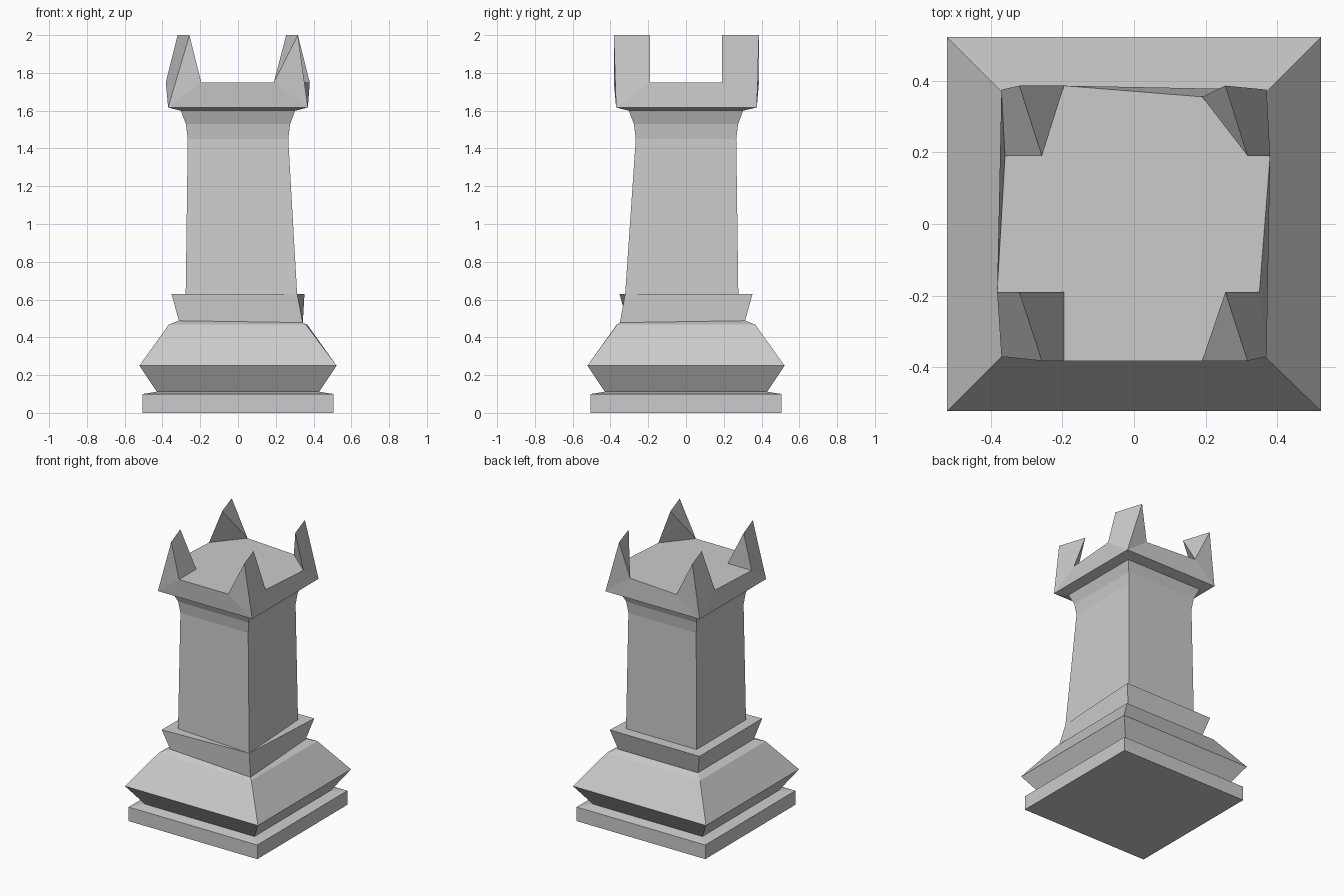
import bpy, bmesh

if "Cube" in bpy.data.objects:
    bpy.data.objects.remove(bpy.data.objects["Cube"])


def finish(name, bm):
    bmesh.ops.recalc_face_normals(bm, faces=bm.faces)
    mesh = bpy.data.meshes.new(name)
    bm.to_mesh(mesh)
    bm.free()
    obj = bpy.data.objects.new(name, mesh)
    bpy.context.collection.objects.link(obj)
    return obj


def square_stack(name, levels):
    """Loft square rings: (z, half width, optional front-right corner override)."""
    bm = bmesh.new()
    prev = None
    for z, h, *fix in levels:
        pts = [(-h, -h, z), (h, -h, z), (h, h, z), (-h, h, z)]
        if fix:
            pts[1] = fix[0]
        ring = [bm.verts.new(p) for p in pts]
        if prev:
            for i in range(4):
                j = (i + 1) % 4
                bm.faces.new((prev[i], prev[j], ring[j], ring[i]))
        else:
            bm.faces.new(ring[::-1])
        prev = ring
    bm.faces.new(prev)
    return finish(name, bm)


# Plinth slab and flared base
square_stack("plinth", [(0, .505), (.10, .505), (.112, .43)])
square_stack("flared_base", [(.112, .43), (.25, .522),
                             (.467, .367, (.36, -.365, .467)),
                             (.488, .315, (.343, -.35, .478))])

# Collar, merging into the shaft at its front right corner
square_stack("collar", [(.488, .313, (.343, -.35, .478)),
                        (.63, .352, (.313, -.322, .63))])

# Tapered shaft with flared neck
square_stack("shaft", [(.63, .277, (.313, -.322, .63)), (1.45, .266),
                       (1.53, .276), (1.60, .303)])

# Crown: four corner peaks on one block
# Each corner: base on the y side, base on the x side, peak ends, optional inner base
BASE, TOP = 1.75, 2.0
corners = [
    ((-.37, -.37), (-.195, -.382), (-.382, -.19), (-.257, -.382), (-.32, -.19), (-.195, -.19)),
    ((.37, -.37), (.19, -.382), (.35, -.19), (.317, -.382), (.255, -.19), None),
    ((.37, .375), (.19, .355), (.38, .19), (.255, .386), (.317, .19), None),
    ((-.37, .375), (-.195, .386), (-.36, .19), (-.32, .386), (-.257, .19), None),
]
bm = bmesh.new()
neck, rim, roof, y_side, x_side = [], [], [], [], []
for k, (c, a, b, t1, t2, inner) in enumerate(corners):
    sx, sy = (1 if c[0] > 0 else -1), (1 if c[1] > 0 else -1)
    neck.append(bm.verts.new((.303 * sx, .303 * sy, 1.60)))
    cv = bm.verts.new((*c, 1.617))
    av, bv = bm.verts.new((*a, BASE)), bm.verts.new((*b, BASE))
    p, q = bm.verts.new((*t1, TOP)), bm.verts.new((*t2, TOP))
    bm.faces.new((av, p, cv))
    bm.faces.new((cv, p, q, bv))
    if inner:
        iv = bm.verts.new((*inner, BASE))
        bm.faces.new((av, p, q, iv))
        bm.faces.new((iv, q, bv))
        outline = [bv, iv, av]
    else:
        bm.faces.new((av, p, q))
        bm.faces.new((av, q, bv))
        outline = [bv, av]
    roof += outline if k % 2 == 0 else outline[::-1]
    rim.append(cv)
    y_side.append(av)
    x_side.append(bv)
bm.faces.new(roof)
bm.faces.new(neck[::-1])
for i in range(4):
    j = (i + 1) % 4
    side = y_side if i % 2 == 0 else x_side
    bm.faces.new((neck[i], neck[j], rim[j], rim[i]))
    bm.faces.new((rim[i], rim[j], side[j], side[i]))
finish("crown", bm)
